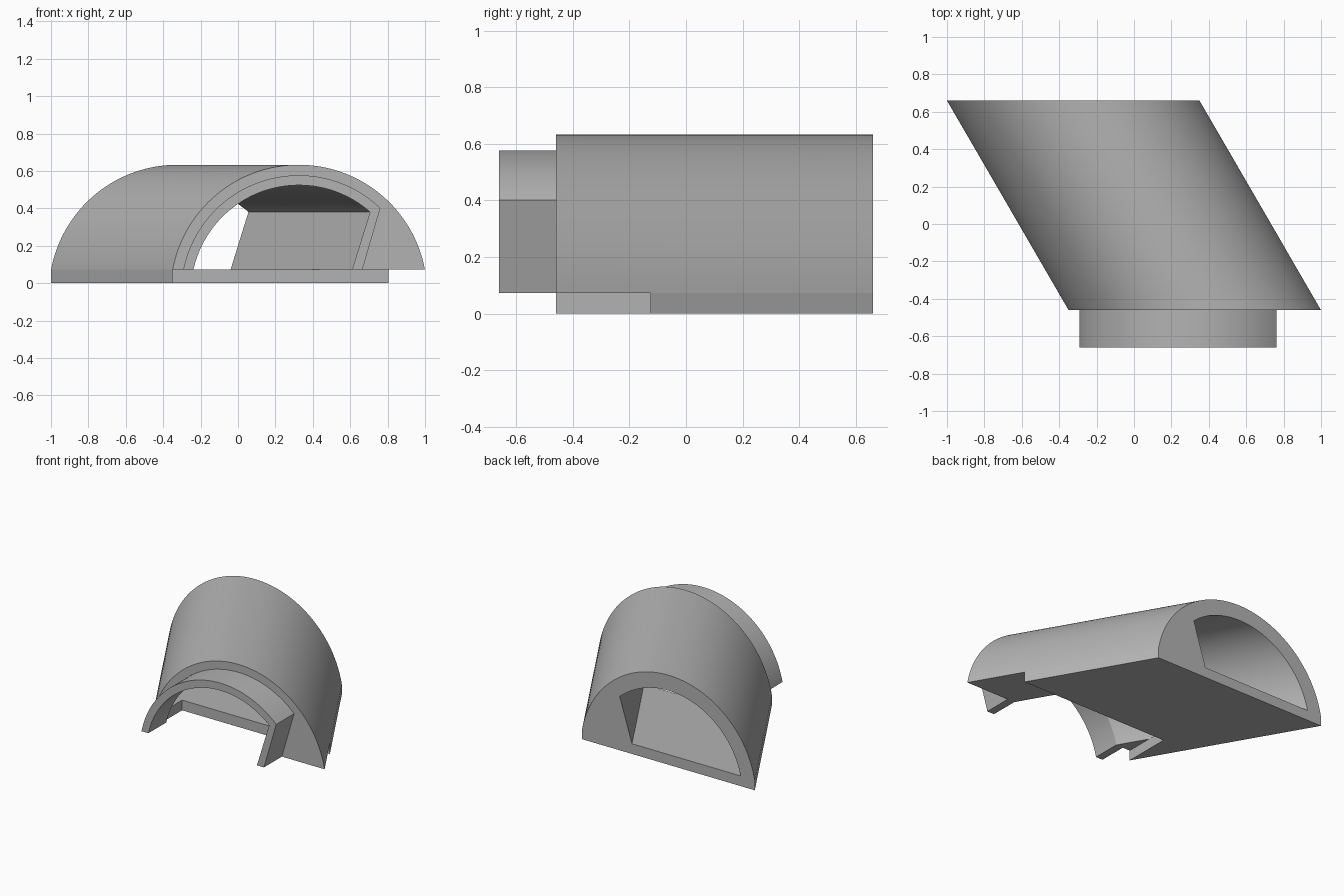
import bpy
import bmesh
from math import sin, cos, asin, pi, radians
from mathutils import Vector

default = bpy.data.objects.get("Cube")
if default:
    bpy.data.objects.remove(default, do_unlink=True)

# One plain grey for the whole casting
grey = bpy.data.materials.new("plain_grey")
grey.use_nodes = True
COLOUR = (0.45, 0.45, 0.45, 1)
grey.diffuse_color = COLOUR
grey.node_tree.nodes["Principled BSDF"].inputs["Base Color"].default_value = COLOUR

FLOOR = 0.072                 # top of the floor plate
CENTRE_Z = -0.053             # common centre of all arcs
R_OUT, R_COLLAR, R_IN = 0.686, 0.63, 0.577
FRONT, BACK, COLLAR_FRONT = -0.46, 0.66, -0.66
X_FRONT, X_BACK = 0.325, -0.325
NOTCH_Y = -0.125
HALF = 0.675
STEPS = 64


def arc(radius, end):
    """Arc points from the left springing point on the floor to angle end."""
    start = pi - asin((FLOOR - CENTRE_Z) / radius)
    angles = [start + (end - start) * i / STEPS for i in range(STEPS + 1)]
    return [(radius * cos(a), CENTRE_Z + radius * sin(a)) for a in angles]


def prism(name, points, sweep):
    """Extrude a flat outline along a sweep vector."""
    bm = bmesh.new()
    face = bm.faces.new([bm.verts.new(p) for p in points])
    new = bmesh.ops.extrude_face_region(bm, geom=[face], use_keep_orig=True)["geom"]
    moved = [v for v in new if isinstance(v, bmesh.types.BMVert)]
    bmesh.ops.translate(bm, verts=moved, vec=sweep)
    bmesh.ops.recalc_face_normals(bm, faces=bm.faces)
    mesh = bpy.data.meshes.new(name)
    bm.to_mesh(mesh)
    bm.free()
    mesh.materials.append(grey)
    obj = bpy.data.objects.new(name, mesh)
    bpy.context.collection.objects.link(obj)
    bpy.ops.object.select_all(action="DESELECT")
    obj.select_set(True)
    bpy.context.view_layer.objects.active = obj
    bpy.ops.object.shade_smooth_by_angle(angle=radians(30))
    return obj


def arch(name, outer, inner, y, sweep):
    """Sweep the band between two outlines."""
    outline = outer + inner[::-1]
    return prism(name, [(X_FRONT + x, y, z) for x, z in outline], sweep)


# Opening: round on one side, cut by a leaning flat wall on the other
opening = arc(R_IN, radians(48.7)) + [(0.285, FLOOR)]

# Slanted arched shell
springing = asin((FLOOR - CENTRE_Z) / R_OUT)
arch("arched_shell", arc(R_OUT, springing), opening, FRONT,
     Vector((X_BACK - X_FRONT, BACK - FRONT, 0)))

# Straight collar at the front
arch("front_collar", arc(R_COLLAR, radians(46.2)) + [(0.34, FLOOR)], opening,
     COLLAR_FRONT, Vector((0, FRONT - COLLAR_FRONT, 0)))

# Floor plate, cut back at the front and leaving a wedge on one side
notch_x = X_FRONT + HALF + (X_BACK - X_FRONT) * (NOTCH_Y - FRONT) / (BACK - FRONT)
left_x = X_FRONT - HALF
plan = [(X_BACK - HALF, BACK), (X_BACK + HALF, BACK), (notch_x, NOTCH_Y),
        (left_x, NOTCH_Y), (left_x, FRONT)]
prism("floor_plate", [(x, y, 0) for x, y in plan], Vector((0, 0, FLOOR)))
